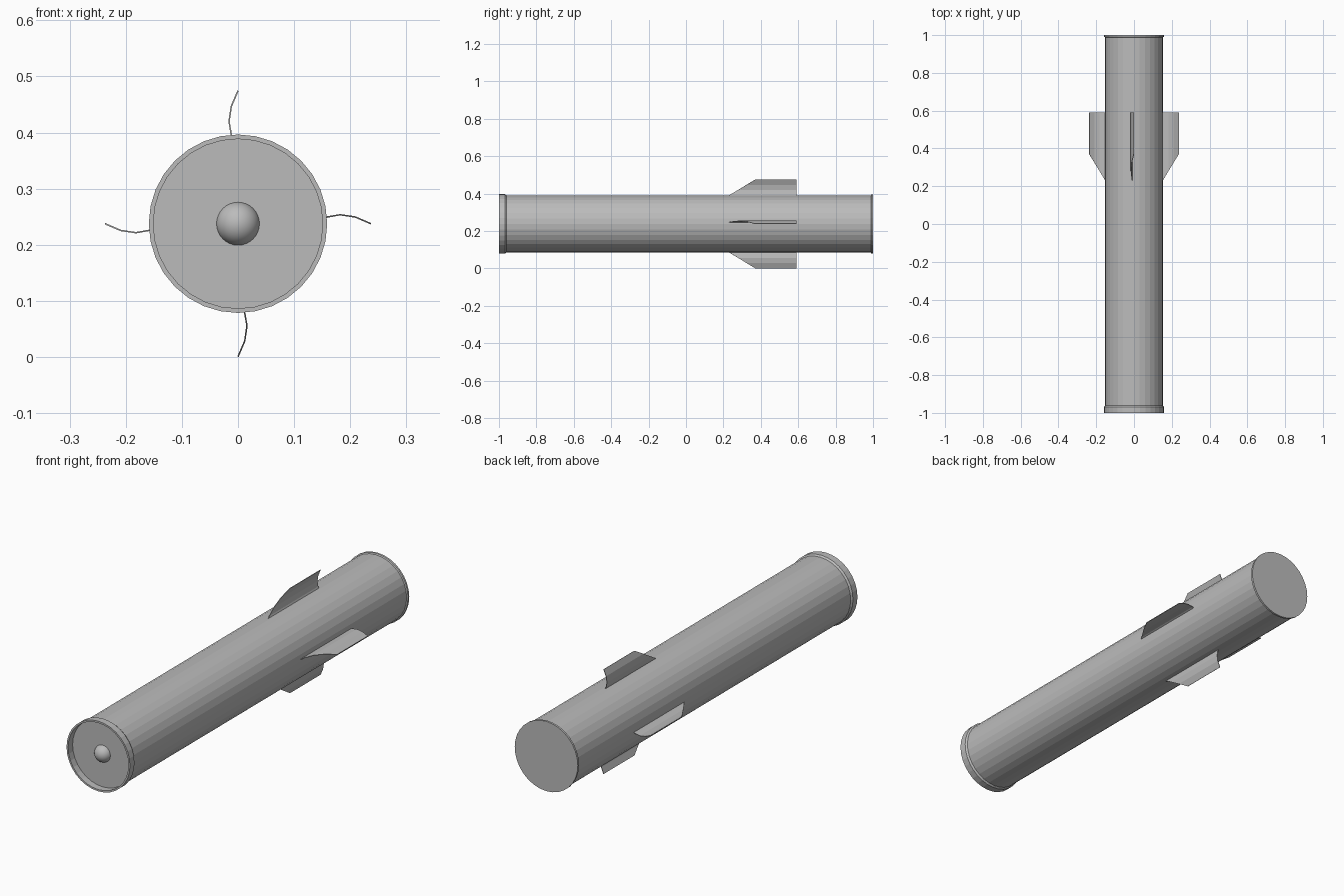
import bpy, bmesh, math
from mathutils import Matrix, Vector

if "Cube" in bpy.data.objects:
    bpy.data.objects.remove(bpy.data.objects["Cube"])

CZ = 0.2375   # height of the long axis
SIDES = 32

grey = bpy.data.materials.new("plain grey")
grey.diffuse_color = (0.5, 0.5, 0.5, 1)
grey.use_nodes = True
grey.node_tree.nodes["Principled BSDF"].inputs["Base Color"].default_value = grey.diffuse_color


def make_object(name, bm):
    bmesh.ops.recalc_face_normals(bm, faces=bm.faces)
    mesh = bpy.data.meshes.new(name)
    bm.to_mesh(mesh)
    bm.free()
    mesh.materials.append(grey)
    ob = bpy.data.objects.new(name, mesh)
    bpy.context.collection.objects.link(ob)
    ob.location.z = CZ
    return ob


def lathe(name, profile):
    """Revolve (radius, y) points about the y axis and cap both ends."""
    bm = bmesh.new()
    rings = []
    for r, y in profile:
        rings.append([bm.verts.new((r * math.sin(2 * math.pi * i / SIDES), y,
                                    r * math.cos(2 * math.pi * i / SIDES)))
                      for i in range(SIDES)])
    for a, b in zip(rings, rings[1:]):
        for i in range(SIDES):
            j = (i + 1) % SIDES
            bm.faces.new((a[i], a[j], b[j], b[i]))
    bm.faces.new(rings[0])
    bm.faces.new(rings[-1])
    return make_object(name, bm)


# tube with a recessed front face, a front collar and a thin rear rim
lathe("tube_body", [
    (0.151, -0.968), (0.151, -1.0), (0.159, -1.0), (0.159, -0.968),
    (0.153, -0.960), (0.153, 0.988), (0.158, 0.991), (0.158, 1.0)])

# round boss in the front recess
bm = bmesh.new()
bmesh.ops.create_uvsphere(bm, u_segments=32, v_segments=16, radius=0.039,
                          matrix=Matrix.Translation((0, -0.961, 0))
                          @ Matrix.Rotation(math.pi / 2, 4, 'X'))
for f in bm.faces:
    f.smooth = True
make_object("front_dome", bm)

# four curved fins: (radial distance, sideways offset) section
SECTION = [(0.145, 0.006), (0.159, 0.012), (0.182, 0.016),
           (0.209, 0.012), (0.237, 0.0)]
HALF = 0.0013


def lead_y(r):
    """Swept leading edge."""
    return 0.37 - (0.237 - r) * 1.65


for k, name in enumerate(("right", "top", "left", "bottom")):
    bm = bmesh.new()
    loops = []
    for i, (r, off) in enumerate(SECTION):
        a = Vector(SECTION[max(i - 1, 0)])
        b = Vector(SECTION[min(i + 1, len(SECTION) - 1)])
        t = (b - a).normalized()
        nx, nz = -t.y * HALF, t.x * HALF
        loops.append([bm.verts.new((r + s * nx, y, off + s * nz))
                      for s, y in ((1, lead_y(r)), (1, 0.59),
                                   (-1, 0.59), (-1, lead_y(r)))])
    for a, b in zip(loops, loops[1:]):
        for i in range(4):
            j = (i + 1) % 4
            bm.faces.new((a[i], a[j], b[j], b[i]))
    bm.faces.new(loops[0])
    bm.faces.new(loops[-1])
    # quarter turns about the long axis, right -> top -> left -> bottom
    bmesh.ops.rotate(bm, verts=bm.verts, cent=(0, 0, 0),
                     matrix=Matrix.Rotation(-k * math.pi / 2, 3, 'Y'))
    make_object("fin_" + name, bm)
